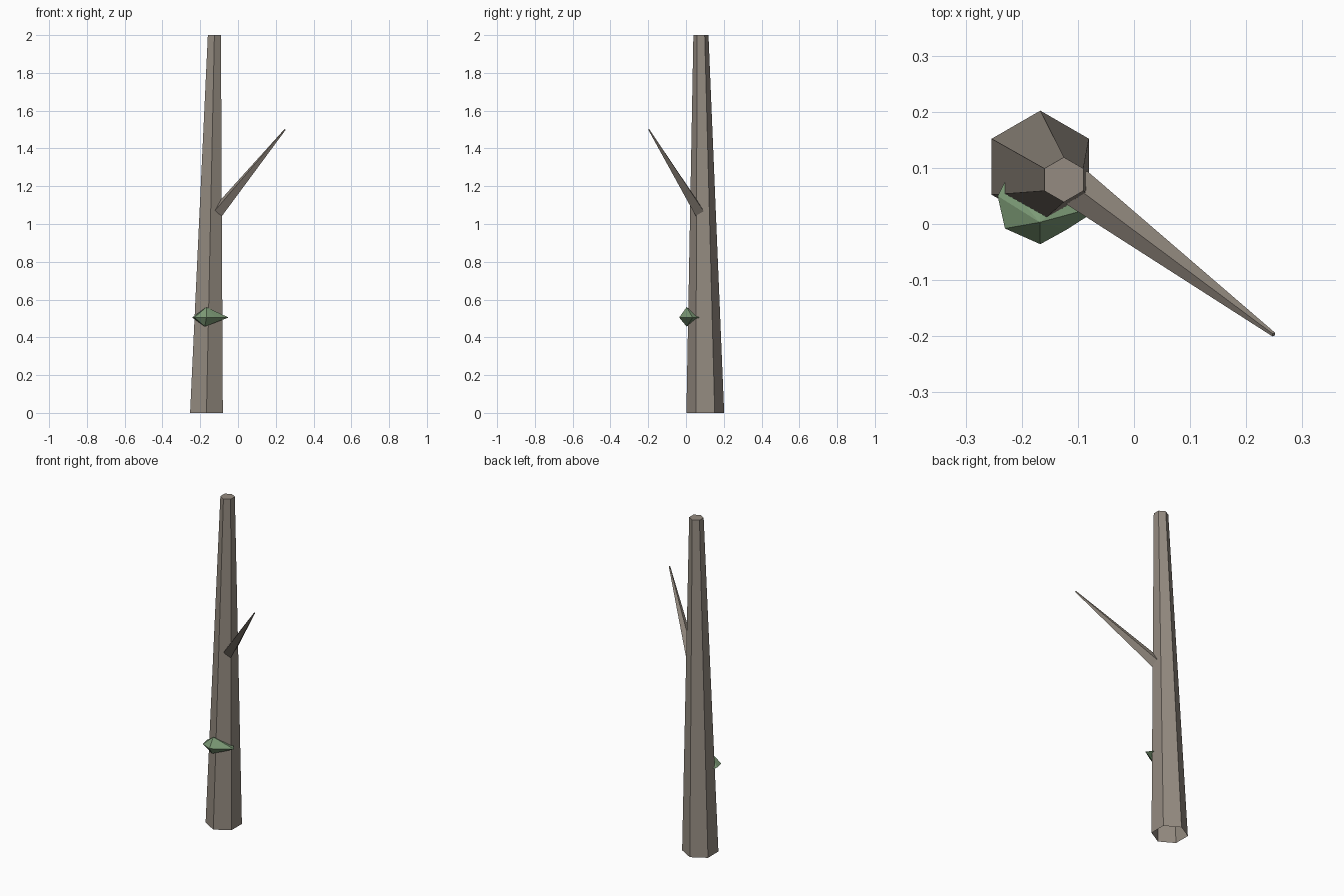
import bpy, bmesh, math
from mathutils import Vector

if "Cube" in bpy.data.objects:
    bpy.data.objects.remove(bpy.data.objects["Cube"])


def material(name, color):
    m = bpy.data.materials.new(name)
    m.diffuse_color = (*color, 1)
    m.use_nodes = True
    m.node_tree.nodes["Principled BSDF"].inputs["Base Color"].default_value = m.diffuse_color
    return m


def make_object(name, bm, mat):
    bmesh.ops.recalc_face_normals(bm, faces=bm.faces[:])
    mesh = bpy.data.meshes.new(name)
    bm.to_mesh(mesh)
    bm.free()
    mesh.materials.append(mat)
    obj = bpy.data.objects.new(name, mesh)
    bpy.context.collection.objects.link(obj)
    return obj


def tapered(name, start, end, r0, r1, sides, u, v, mat):
    """Tapered prism between two points, open at the start, capped at the end."""
    bm = bmesh.new()
    rings = []
    for c, r in ((start, r0), (end, r1)):
        ring = []
        for i in range(sides):
            a = 2 * math.pi * i / sides
            ring.append(bm.verts.new(Vector(c) + r * (u * math.cos(a) + v * math.sin(a))))
        rings.append(ring)
    low, high = rings
    for i in range(sides):
        j = (i + 1) % sides
        bm.faces.new((low[i], low[j], high[j], high[i]))
    bm.faces.new(high)
    return make_object(name, bm, mat)


bark = material("bark", (0.30, 0.26, 0.22))
moss = material("green", (0.20, 0.32, 0.18))

# Leaning six-sided trunk, a corner pointing front and back
tapered("trunk", (-0.167, 0.102, 0), (-0.125, 0.079, 2), 0.1, 0.04, 6,
        Vector((0, 1, 0)), Vector((-1, 0, 0)), bark)

# Four-sided branch with its ridge on top
base, tip = Vector((-0.104, 0.066, 1.068)), Vector((0.249, -0.197, 1.5))
axis = (tip - base).normalized()
side = Vector((0, 0, 1)).cross(axis).normalized()
tapered("branch", base, tip, 0.035, 0.004, 4, side, axis.cross(side), bark)

# Faceted green growth on the front of the trunk
rim = [(-0.243, 0.05), (-0.23, -0.008), (-0.167, -0.036), (-0.12, -0.01),
       (-0.05, 0.035), (-0.08, 0.07), (-0.16, 0.1), (-0.23, 0.075)]
bm = bmesh.new()
ring = [bm.verts.new((x, y, 0.505)) for x, y in rim]
for apex in ((-0.168, 0.003, 0.56), (-0.176, 0.003, 0.457)):
    top = bm.verts.new(apex)
    for i in range(len(ring)):
        bm.faces.new((ring[i], ring[(i + 1) % len(ring)], top))
make_object("bracket_fungus", bm, moss)
